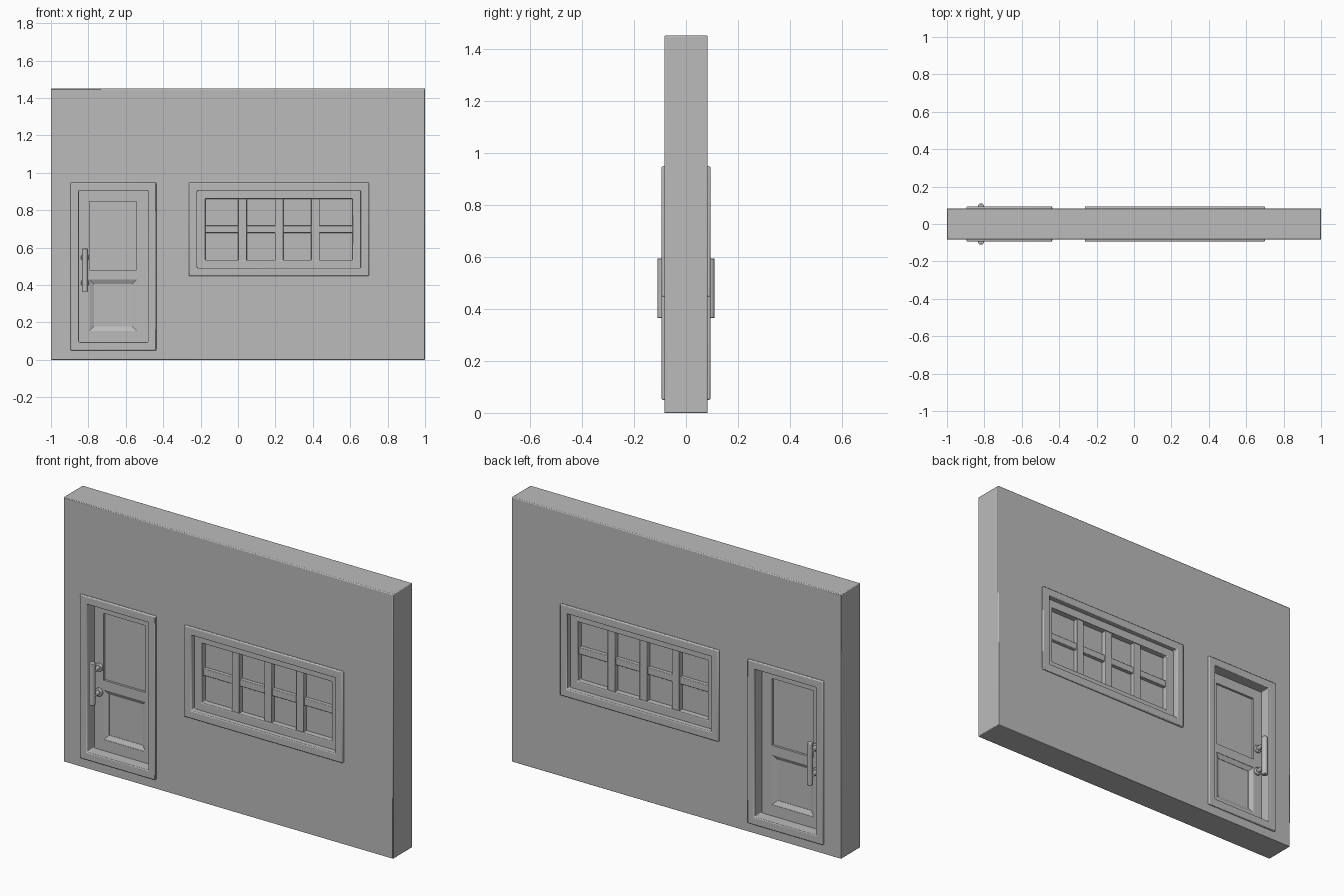
import bpy
import math

old = bpy.data.objects.get("Cube")
if old:
    bpy.data.objects.remove(old, do_unlink=True)

gray = bpy.data.materials.new("plain gray")
gray.use_nodes = True
COLOR = (0.5, 0.5, 0.5, 1)
gray.diffuse_color = COLOR
gray.node_tree.nodes["Principled BSDF"].inputs["Base Color"].default_value = COLOR


def finish(ob, bevel=0.0):
    """Give the part its colour, rounded edges and smooth shading."""
    ob.data.materials.append(gray)
    if bevel:
        mod = ob.modifiers.new("soft edges", "BEVEL")
        mod.width = bevel
        mod.segments = 2
        mod.limit_method = "ANGLE"
    bpy.ops.object.select_all(action="DESELECT")
    bpy.context.view_layer.objects.active = ob
    ob.select_set(True)
    bpy.ops.object.shade_smooth_by_angle(angle=math.radians(35))
    return ob


def mesh_object(name, verts, faces):
    me = bpy.data.meshes.new(name)
    me.from_pydata(verts, [], faces)
    me.update()
    ob = bpy.data.objects.new(name, me)
    bpy.context.collection.objects.link(ob)
    return ob


def corners(rect, y):
    x0, x1, z0, z1 = rect
    return [(x0, y, z0), (x1, y, z0), (x1, y, z1), (x0, y, z1)]


def slab(name, rect, y):
    """Block filling rect in x and z, reaching from -y to y."""
    sides = [(i, i + 4, (i + 1) % 4 + 4, (i + 1) % 4) for i in range(4)]
    return mesh_object(name, corners(rect, -y) + corners(rect, y),
                       [(0, 1, 2, 3), (7, 6, 5, 4)] + sides)


def ring(name, rect, width, y, bevel=0.0, inner_y=None):
    """Rectangular frame; a smaller inner_y slopes its faces inward."""
    x0, x1, z0, z1 = rect
    inner = (x0 + width, x1 - width, z0 + width, z1 - width)
    iy = inner_y or y
    loops = [corners(rect, -y), corners(inner, -iy),
             corners(inner, iy), corners(rect, y)]
    faces = []
    for a in range(4):
        b = (a + 1) % 4
        for i in range(4):
            j = (i + 1) % 4
            faces.append((a * 4 + i, a * 4 + j, b * 4 + j, b * 4 + i))
    return finish(mesh_object(name, sum(loops, []), faces), bevel)


# Main dimensions: rectangles are x0, x1, z0, z1
DOOR = (-0.895, -0.437, 0.05, 0.948)
WINDOW = (-0.262, 0.70, 0.447, 0.948)
FRAME_W = 0.044

# Wall with the two openings cut through
wall = slab("wall", (-1, 1, 0, 1.45), 0.083)
for rect in (DOOR, WINDOW):
    x0, x1, z0, z1 = rect
    m = 0.02
    cutter = slab("opening_cutter", (x0 + m, x1 - m, z0 + m, z1 - m), 0.3)
    cutter.hide_render = True
    cut = wall.modifiers.new("opening", "BOOLEAN")
    cut.operation = "DIFFERENCE"
    cut.solver = "EXACT"
    cut.object = cutter
    bpy.context.view_layer.objects.active = wall
    bpy.ops.object.modifier_apply(modifier=cut.name)
    bpy.data.objects.remove(cutter, do_unlink=True)
finish(wall, 0.004)

# Casings lining the openings
ring("door_frame", DOOR, FRAME_W, 0.094, 0.005)
ring("window_frame", WINDOW, FRAME_W, 0.094, 0.005)

# Door leaf: stiles, rails and two sunken panels
LEAF = 0.03
boards = {
    "door_stile_right": (-0.86, -0.795, 0.09, 0.91),
    "door_stile_left": (-0.542, -0.475, 0.09, 0.91),
    "door_rail_top": (-0.795, -0.542, 0.847, 0.91),
    "door_rail_middle": (-0.795, -0.542, 0.428, 0.48),
    "door_rail_bottom": (-0.795, -0.542, 0.09, 0.155),
}
for name, rect in boards.items():
    finish(slab(name, rect, LEAF))
finish(slab("door_upper_panel", (-0.8, -0.537, 0.475, 0.85), 0.018))
finish(slab("door_lower_panel", (-0.8, -0.537, 0.15, 0.43), 0.014))
ring("door_lower_moulding", (-0.795, -0.542, 0.155, 0.428), 0.024, 0.028,
     inner_y=0.016)

# Window sash, glazing bars and pane
ring("window_sash", (-0.222, 0.66, 0.487, 0.908), 0.047, 0.064, 0.004)
for i, x in enumerate((0.024, 0.22, 0.414)):
    finish(slab(f"window_bar_{i + 1}", (x - 0.023, x + 0.023, 0.53, 0.865), 0.056), 0.003)
finish(slab("window_crossbar", (-0.18, 0.617, 0.679, 0.717), 0.05), 0.003)
finish(slab("window_pane", (-0.18, 0.617, 0.53, 0.865), 0.03))

# Pull handles on both sides of the door
HANDLE_X, HANDLE_Z = -0.818, 0.479
for side, s in (("front", -1), ("back", 1)):
    bpy.ops.mesh.primitive_cylinder_add(
        vertices=24, radius=0.016, depth=0.23, location=(HANDLE_X, s * 0.094, HANDLE_Z))
    bar = bpy.context.object
    bar.name = f"handle_bar_{side}"
    finish(bar, 0.003)
    for level, dz in (("lower", -0.068), ("upper", 0.068)):
        z = HANDLE_Z + dz
        bpy.ops.mesh.primitive_cylinder_add(
            vertices=20, radius=0.012, depth=0.07,
            location=(HANDLE_X, s * 0.06, z), rotation=(math.pi / 2, 0, 0))
        post = bpy.context.object
        post.name = f"handle_post_{level}_{side}"
        finish(post)
        bpy.ops.mesh.primitive_cylinder_add(
            vertices=24, radius=0.022, depth=0.016,
            location=(HANDLE_X, s * 0.036, z), rotation=(math.pi / 2, 0, 0))
        rose = bpy.context.object
        rose.name = f"handle_rose_{level}_{side}"
        finish(rose, 0.004)
